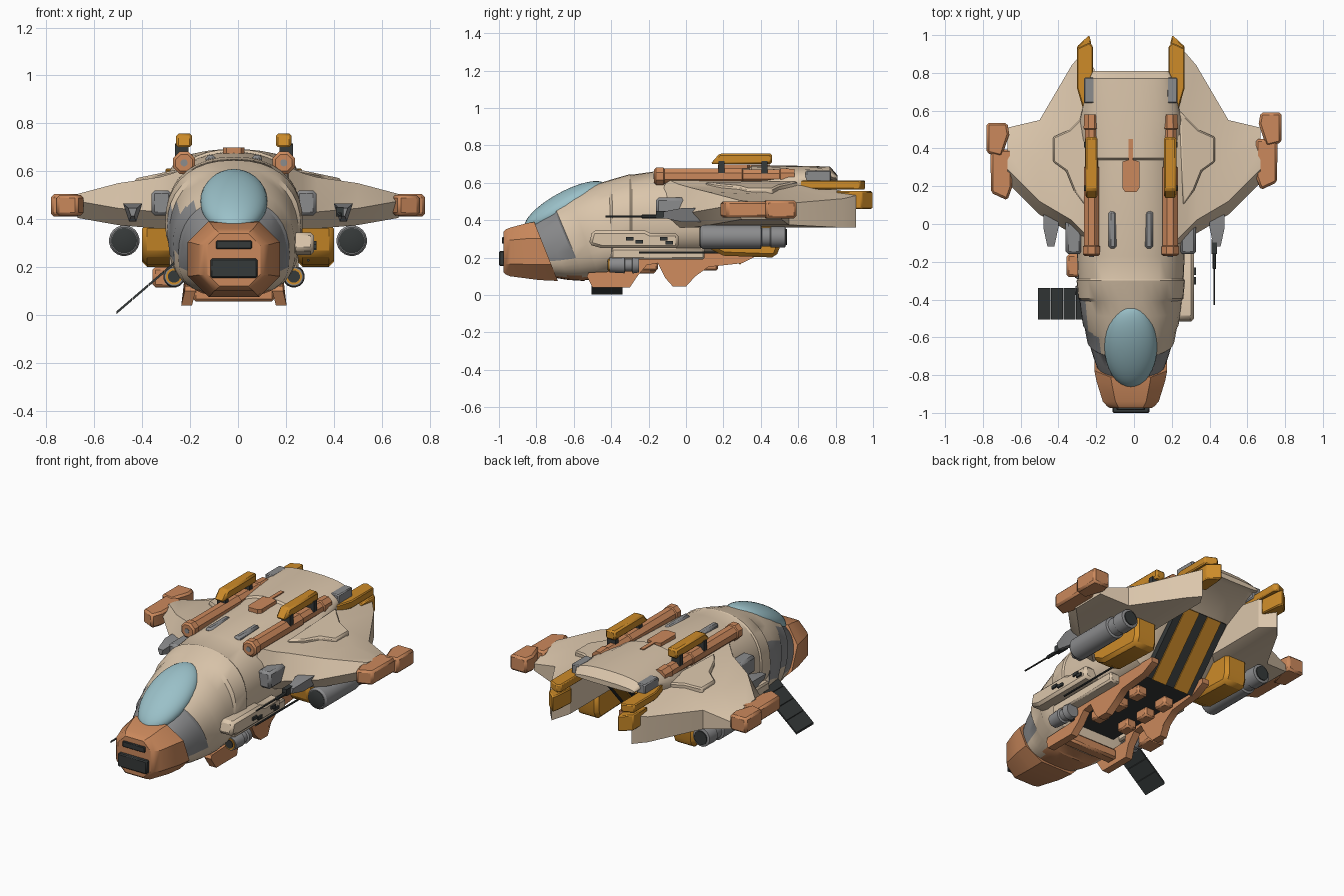
import bpy, bmesh
from math import sin, cos, pi, atan2
from mathutils import Vector

cube = bpy.data.objects.get("Cube")
if cube:
    bpy.data.objects.remove(cube)


def material(name, r, g, b):
    m = bpy.data.materials.new(name)
    m.use_nodes = True
    m.diffuse_color = (r, g, b, 1)
    m.node_tree.nodes["Principled BSDF"].inputs["Base Color"].default_value = (r, g, b, 1)
    return m


sand = material("sand hull", .71, .565, .41)
orange = material("terracotta", .6, .25, .107)
amber = material("amber", .61, .26, .022)
grey = material("mid grey", .26, .262, .268)
dark = material("charcoal", .036, .041, .041)
glass = material("blue glass", .325, .53, .58)

HULL_X = -.017  # centre line of the fuselage


def loft(name, rings, mats, mirror=False, cx=HULL_X, bevel=0, rule=None):
    """Skin rings of equal length, cap both ends, finish with modifiers."""
    mats = mats if isinstance(mats, list) else [mats]
    bm = bmesh.new()
    rows = [[bm.verts.new(p) for p in ring] for ring in rings]
    n = len(rows[0])
    for a, b in zip(rows, rows[1:]):
        for i in range(n):
            j = (i + 1) % n
            bm.faces.new((a[i], a[j], b[j], b[i]))
    bm.faces.new(rows[0])
    bm.faces.new(rows[-1])
    bmesh.ops.recalc_face_normals(bm, faces=bm.faces)
    if rule:
        for f in bm.faces:
            f.material_index = rule(f.calc_center_median())
    me = bpy.data.meshes.new(name)
    bm.to_mesh(me)
    bm.free()
    for m in mats:
        me.materials.append(m)
    ob = bpy.data.objects.new(name, me)
    ob.location.x = cx
    bpy.context.collection.objects.link(ob)
    bpy.ops.object.select_all(action="DESELECT")
    ob.select_set(True)
    bpy.context.view_layer.objects.active = ob
    bpy.ops.object.shade_smooth_by_angle(angle=pi / 6)
    if mirror:
        ob.modifiers.new("Mirror", "MIRROR")
    if bevel:
        bev = ob.modifiers.new("Bevel", "BEVEL")
        bev.width = bevel
        bev.segments = 1
    return ob


def side_prism(name, x0, x1, outline, mat, **kw):
    return loft(name, [[(x, y, z) for y, z in outline] for x in (x0, x1)], mat, **kw)


def plan_prism(name, z0, z1, outline, mat, **kw):
    return loft(name, [[(x, y, z) for x, y in outline] for z in (z0, z1)], mat, **kw)


def box(name, x, y, z, mat, **kw):
    """Box from (min, max) pairs."""
    outline = [(y[0], z[0]), (y[1], z[0]), (y[1], z[1]), (y[0], z[1])]
    return side_prism(name, x[0], x[1], outline, mat, **kw)


def barrel(name, x, z, profile, mat, sides=20, **kw):
    """Turned part along y from (y, radius) pairs."""
    turns = [2 * pi * (i + .5) / sides for i in range(sides)]
    rings = [[(x + r * cos(t), y, z + r * sin(t)) for t in turns] for y, r in profile]
    return loft(name, rings, mat, **kw)


# Fuselage, its front frames lean forward at the top
def lean(y, z):
    return .42 * (z - .3) * min(1, max(0, (-.38 - y) / .2))


def hull_ring(y, half, low, high, n=36):
    mid = low + (high - low) * .42
    ring = []
    for i in range(n):
        c, s = cos(2 * pi * i / n), sin(2 * pi * i / n)
        e = .88 if s > 0 else .72
        h = high - mid if s > 0 else mid - low
        z = mid + h * abs(s) ** e * (1 if s > 0 else -1)
        ring.append((half * abs(c) ** e * (1 if c > 0 else -1), y - lean(y, z), z))
    return ring


def hull_colour(p):
    frame = p.y + .42 * (p.z - .3)
    if p.y < -.5 and p.z < .1:
        return 1
    if frame < -.62 and .2 < p.z:
        return 2
    return 2 if p.x < -.15 and p.y < -.39 and .24 < p.z < .45 else 0


stations = [(-.78, .18, .09, .39), (-.72, .2, .08, .43), (-.64, .222, .075, .475),
            (-.63, .232, .08, .485), (-.54, .248, .08, .535), (-.53, .255, .085, .54),
            (-.45, .266, .095, .59), (-.4, .272, .1, .613), (-.39, .279, .19, .618),
            (-.3, .287, .2, .646), (-.29, .28, .2, .643),
            (-.17, .285, .2, .66), (.28, .285, .2, .68), (.34, .283, .27, .68),
            (.35, .283, .28, .692), (.55, .27, .5, .692), (.77, .22, .61, .687), (.81, .2, .61, .64)]
loft("fuselage", [hull_ring(*s) for s in stations], [sand, orange, grey], rule=hull_colour)


# Nose
def nose_ring(y, half, low, high, tilt=0):
    c = half * .45
    right = [(half - c, low), (half, low + c), (half, high - c), (half - c, high)]
    ring = right + [(-x, z) for x, z in reversed(right)]
    return [(x, y - tilt * (z - .25), z) for x, z in ring]


loft("nose", [nose_ring(*s) for s in [(-.975, .11, .12, .34), (-.965, .125, .11, .35),
     (-.94, .148, .1, .36), (-.82, .182, .08, .385, .2), (-.755, .193, .075, .39, .4)]], orange)
box("nose_upper_slot", (-.075, .075), (-.985, -.95), (.275, .31), dark, bevel=.004)
box("nose_lower_grille", (-.098, .098), (-1, -.95), (.155, .235), dark, bevel=.006)

# Canopy: tilted flattened ellipsoid
bpy.ops.mesh.primitive_uv_sphere_add(segments=32, ring_count=20, location=(HULL_X, -.645, .472))
canopy = bpy.context.object
canopy.name = "canopy"
canopy.scale = (.14, .246, .08)
canopy.rotation_euler.x = atan2(.235, .43)
canopy.data.materials.append(glass)
bpy.ops.object.shade_smooth()


# Wings, the rear top slopes down to the trailing edge
def wing_ring(x, y0, y1, low, high, slope):
    return [(x, y0, low + .07), (x, y0 + .07, high), (x, y1 - slope, high - .01), (x, y1, high - .06),
            (x, y1, low), (x, y0 + .08, low)]


loft("wing", [wing_ring(*s) for s in [(.21, -.17, .82, .38, .62, .3), (.27, -.11, .91, .36, .592, .36),
     (.33, -.05, .84, .36, .575, .33), (.5, .05, .55, .375, .55, .18), (.67, .22, .51, .405, .505, .12)]],
     sand, mirror=True, cx=0)
plate = [(.24, .6), (.28, .56), (.34, .5), (.43, .46), (.43, .33), (.36, .28), (.32, .18), (.26, .1)]
loft("wing_raised_panel", [[(x, y, .66 - .21 * x + d) for x, y in plate] for d in (-.07, 0)],
     sand, mirror=True, cx=0, bevel=.008)

# Wing tips, the two sides sit slightly apart along y
for side, shift in ((1, .03), (-1, -.025)):
    def place(points):
        return [(side * x, y + shift) for x, y in points]
    plan_prism("wing_tip_front", .415, .5, place([(.645, .42), (.76, .42), (.757, .19), (.67, .15), (.645, .22)]),
               orange, cx=0, bevel=.012)
    plan_prism("wing_tip_rear", .41, .505, place([(.67, .56), (.78, .56), (.78, .4), (.7, .38), (.66, .5)]),
               orange, cx=0, bevel=.012)

# Engine pods below the wings
barrel("engine_pod", .475, .31, [(.078, .056), (.09, .064), (.4, .064), (.405, .052), (.45, .052),
       (.455, .058), (.53, .056), (.535, .04)], grey, mirror=True, cx=0)
barrel("engine_intake", .475, .31, [(.072, .045), (.076, .053), (.09, .053)], dark, mirror=True, cx=0)
barrel("engine_exhaust", .475, .31, [(.53, .042), (.54, .042)], dark, mirror=True, cx=0)
box("engine_pylon", (.45, .49), (.16, .4), (.35, .4), grey, mirror=True, cx=0)
side_prism("fuel_tank", .25, .4, [(.1, .38), (.12, .25), (.2, .21), (.48, .2), (.5, .25), (.5, .38)],
           amber, mirror=True, cx=0, bevel=.02)

# Gun fairings at the leading edges, one carries a barrel
loft("gun_fairing", [[(.44 + dx * k, y, .43 + dz * k) for dx, dz in ((-.04, .035), (.04, .035), (.015, -.04), (-.015, -.04))]
     for y, k in ((-.12, .45), (-.02, 1), (.1, 1))], grey, mirror=True, cx=0)
barrel("long_gun", .425, .42, [(-.43, .005), (-.24, .005), (-.235, .011), (-.1, .011)], dark, sides=8, cx=0)
box("long_gun_sight", (.41, .44), (-.16, -.08), (.41, .45), dark, cx=0)

# Intakes at the wing roots
box("root_intake", (.26, .345), (-.16, .04), (.415, .52), grey, mirror=True, bevel=.014)

# Roof rails and housings
barrel("roof_rail", .208, .635, [(-.17, .038), (-.16, .05), (-.12, .05), (-.115, .044), (.3, .044),
       (.305, .038), (.5, .038), (.505, .045), (.58, .042)], orange, sides=8, mirror=True)
barrel("rail_muzzle", .208, .635, [(-.174, .015), (-.16, .015)], grey, sides=12, mirror=True)
side_prism("roof_housing", .175, .241, [(.13, .7), (.18, .757), (.46, .757), (.46, .7)], amber, mirror=True, bevel=.01)
for y in (.19, .42):
    box("housing_mount", (.19, .247), (y - .015, y + .015), (.65, .715), dark, mirror=True)
box("rear_roof_box", (.192, .248), (.64, .775), (.59, .665), grey, mirror=True, bevel=.006)
box("roof_vent", (.075, .118), (-.13, .07), (.62, .667), grey, mirror=True, bevel=.012)
plan_prism("spine_hatch", .66, .698, [(-.045, .19), (-.03, .17), (.03, .17), (.045, .19), (.045, .33),
           (.012, .34), (.012, .45), (-.012, .45), (-.012, .34), (-.045, .33)], orange)

# Tail fins
plan_prism("tail_fin_upper", .565, .612, [(.2, .6), (.25, .6), (.285, .72), (.285, .93), (.22, .96), (.2, .94)],
           amber, mirror=True, bevel=.006)
plan_prism("tail_fin_lower", .46, .555, [(.2, .84), (.285, .8), (.285, .94), (.22, 1), (.21, .96)],
           amber, mirror=True, bevel=.006)


# Rear loading ramp with stripes
def ramp_board(name, x0, x1, lift, mat):
    normal = Vector((0, .74, -.67))
    rings = []
    for p in (Vector((0, .27, .18)), Vector((0, .56, .51))):
        near, far = p - normal * .03, p + normal * lift
        rings.append([(x0, near.y, near.z), (x1, near.y, near.z), (x1, far.y, far.z), (x0, far.y, far.z)])
    loft(name, rings, mat)


ramp_board("rear_ramp", -.17, .17, .02, dark)
for x in (-.078, .078):
    ramp_board("ramp_stripe", x - .048, x + .048, .027, amber)

# Belly: open bay, skirts and seats
box("cargo_bay", (-.16, .16), (-.41, .27), (.185, .21), dark)
skirt = [(-.53, .1), (-.5, .04), (-.3, .04), (-.26, .1), (-.21, .16), (-.15, .17), (-.11, .09), (-.07, .045),
         (0, .045), (.05, .1), (.12, .15), (.3, .17), (.38, .21), (.38, .24), (-.27, .24), (-.29, .13), (-.52, .12)]
loft("belly_skirt", [[(x + max(0, .1 - z) * .25, y, z) for y, z in skirt] for x in (.16, .205)],
     orange, mirror=True)
box("front_belly_beam", (-.17, .17), (-.44, -.37), (.055, .12), orange, bevel=.012)
for y in (-.24, -.08, .08):
    box("bay_seat", (.06, .13), (y, y + .09), (.13, .19), orange, mirror=True, bevel=.01)
box("sill", (.2, .27), (-.4, .1), (.19, .25), sand, mirror=True, bevel=.01)

# Small side guns
barrel("side_gun", .25, .16, [(-.41, .04), (-.33, .045), (-.325, .034), (-.29, .034), (-.285, .046), (-.25, .04)],
       grey, sides=16, mirror=True)
barrel("side_gun_ring", .25, .16, [(-.416, .034), (-.4, .034)], amber, sides=16, mirror=True)
barrel("side_gun_muzzle", .25, .16, [(-.42, .026), (-.4, .026)], dark, sides=12, mirror=True)
box("side_gun_mount", (-.34, -.23), (-.28, -.16), (.115, .2), orange, bevel=.012)

# Left flank equipment box
side_prism("flank_box", .22, .335, [(-.52, .27), (-.5, .345), (-.22, .345), (-.19, .33), (-.04, .33),
           (-.04, .25), (-.45, .25)], sand, bevel=.015)
for y, z in ((-.32, .3), (-.27, .285), (-.14, .3), (-.11, .28)):
    box("flank_fitting", (.32, .345), (y, y + .04), (z - .009, z + .009), dark)
barrel("flank_pipe", .31, .228, [(-.25, .006), (.2, .006)], dark, sides=8)

# Right side boarding ramp in four boards
for i in range(4):
    steps = [(-.225 - .268 * t, .235 - .23 * t) for t in (i / 4, (i + .96) / 4)]
    loft("boarding_ramp", [[(x, -.505, z - .004), (x, -.505, z + .008), (x, -.34, z + .008), (x, -.34, z - .004)]
         for x, z in steps], dark)
